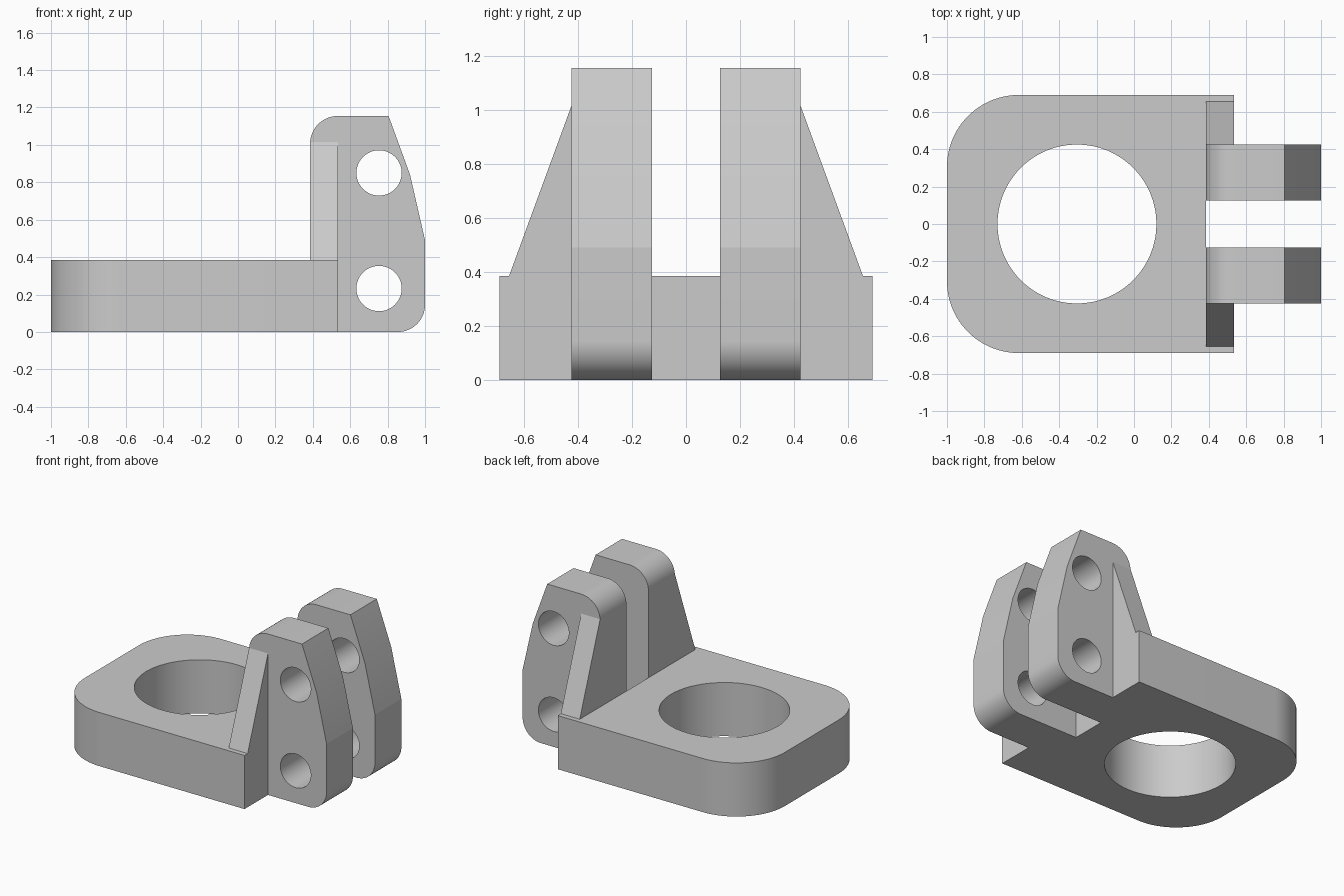
import bpy, bmesh, math
from mathutils import Vector

cube = bpy.data.objects.get("Cube")
if cube:
    bpy.data.objects.remove(cube, do_unlink=True)

grey = bpy.data.materials.new("plain grey")
grey.use_nodes = True
colour = (0.6, 0.6, 0.6, 1)
grey.diffuse_color = colour
grey.node_tree.nodes["Principled BSDF"].inputs["Base Color"].default_value = colour


def arc(cx, cy, r, start, end, steps=16):
    """Points along a circular arc, angles in degrees."""
    angles = [math.radians(start + (end - start) * i / steps) for i in range(steps + 1)]
    return [(cx + r * math.cos(a), cy + r * math.sin(a)) for a in angles]


def prism(name, outline, low, high, axis):
    """Extrude a 2D outline along y (outline is x, z), z (x, y) or x (y, z)."""
    place = {"x": lambda u, v, w: (w, u, v),
             "y": lambda u, v, w: (u, w, v),
             "z": lambda u, v, w: (u, v, w)}[axis]
    bm = bmesh.new()
    face = bm.faces.new([bm.verts.new(place(u, v, low)) for u, v in outline])
    moved = bmesh.ops.extrude_face_region(bm, geom=[face])["geom"]
    bmesh.ops.translate(bm, vec=Vector(place(0, 0, high - low)),
                        verts=[g for g in moved if isinstance(g, bmesh.types.BMVert)])
    bmesh.ops.recalc_face_normals(bm, faces=bm.faces)
    mesh = bpy.data.meshes.new(name)
    bm.to_mesh(mesh)
    bm.free()
    mesh.materials.append(grey)
    obj = bpy.data.objects.new(name, mesh)
    bpy.context.collection.objects.link(obj)
    return obj


def drill(target, cx, cy, r, low, high, axis):
    """Cut a round hole through the target and remove the cutter."""
    cutter = prism("hole_cutter", arc(cx, cy, r, 0, 360, 64)[:-1], low, high, axis)
    cutter.hide_render = True
    mod = target.modifiers.new("hole", "BOOLEAN")
    mod.operation = "DIFFERENCE"
    mod.solver = "EXACT"
    mod.object = cutter
    bpy.context.view_layer.objects.active = target
    bpy.ops.object.modifier_apply(modifier=mod.name)
    bpy.data.objects.remove(cutter, do_unlink=True)


INNER, OUTER = 0.125, 0.424     # lug faces across y
BACK, STEP = 0.385, 0.535       # plate end between and beside the lugs
THICK, HALF = 0.385, 0.69       # plate height and half width
R = 0.385                       # plate corner radius

# Base plate with rounded end, lug recess and large bore
plate = (arc(R - 1, R - HALF, R, 180, 270, 24)
         + [(STEP, -HALF), (STEP, -OUTER), (BACK, -OUTER),
            (BACK, OUTER), (STEP, OUTER), (STEP, HALF)]
         + arc(R - 1, HALF - R, R, 90, 180, 24))
base = prism("base_plate", plate, 0, THICK, "z")
drill(base, -0.305, 0, 0.425, -0.1, 0.5, "z")
parts = [base]

# Upright lug profile
lug = ([(BACK, 0)] + arc(0.855, 0.145, 0.145, -90, 0)
       + [(1, 0.49), (0.92, 0.84), (0.805, 1.155)]
       + arc(BACK + 0.15, 1.005, 0.15, 90, 180))

for side, s in (("right", -1), ("left", 1)):
    low, high = sorted((s * INNER, s * OUTER))
    upright = prism(side + "_lug", lug, low, high, "y")
    for z in (0.232, 0.85):
        drill(upright, 0.754, z, 0.121, low - 0.1, high + 0.1, "y")
    # Sloping brace beside the lug
    brace = [(s * OUTER, THICK), (s * 0.655, THICK), (s * OUTER, 1.015)]
    parts += [upright, prism(side + "_brace", brace, BACK, STEP, "x")]

# Smooth the round walls, keep the edges sharp
bpy.ops.object.select_all(action="DESELECT")
for part in parts:
    part.select_set(True)
bpy.context.view_layer.objects.active = base
bpy.ops.object.shade_smooth_by_angle(angle=math.radians(12))
